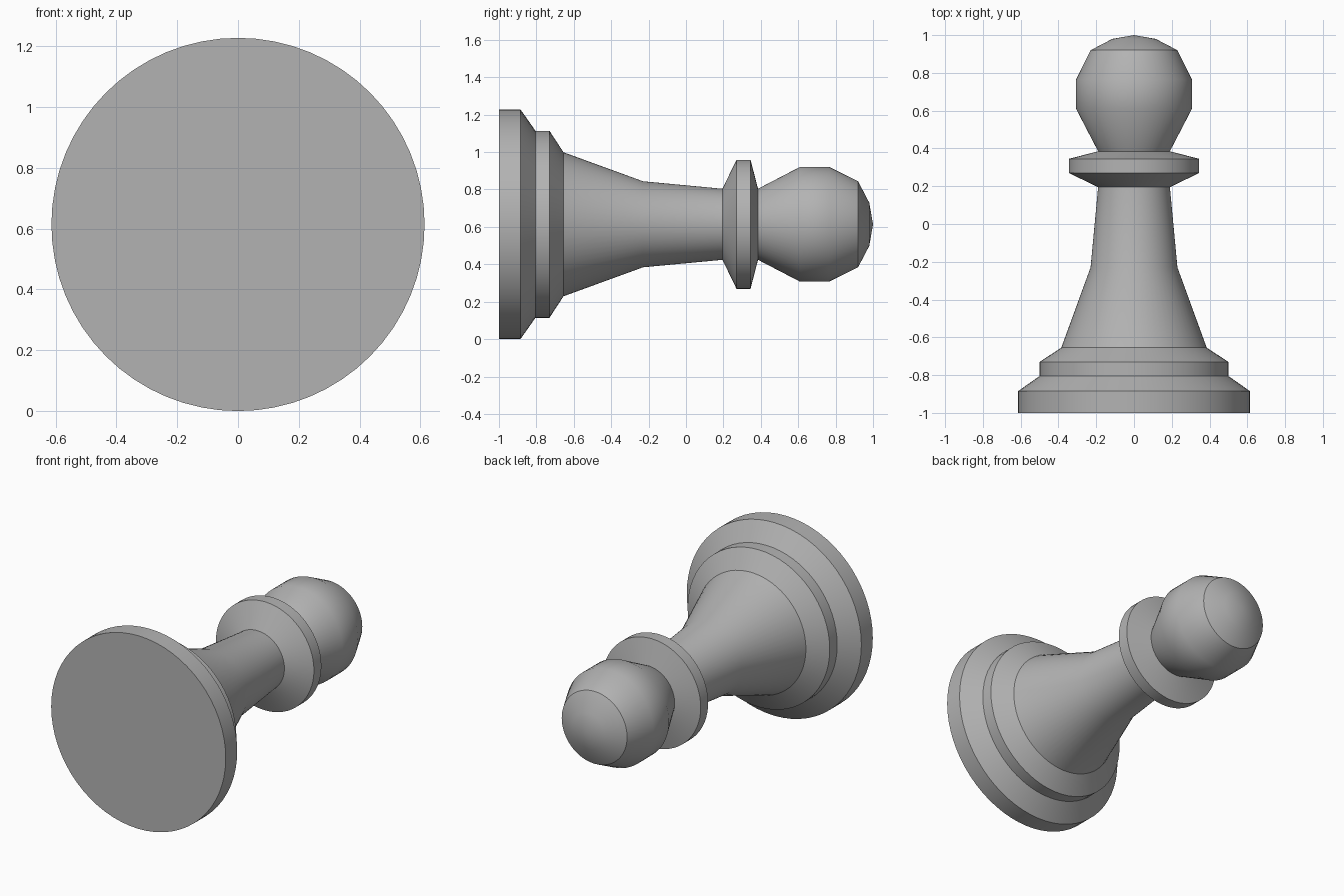
import bpy, bmesh, math
from mathutils import Matrix, Vector

cube = bpy.data.objects.get("Cube")
if cube:
    bpy.data.objects.remove(cube)

SIDES = 64
AXIS_Z = 0.614  # height of the lying piece's axis

grey = bpy.data.materials.new("plain grey")
grey.use_nodes = True
grey.diffuse_color = (0.45, 0.45, 0.45, 1)
grey.node_tree.nodes["Principled BSDF"].inputs["Base Color"].default_value = (0.45, 0.45, 0.45, 1)

# Outline as (position along y, radius), from the foot to the tip
outline = [
    (-1, 0), (-1, 0.614), (-0.885, 0.614),            # foot
    (-0.805, 0.5), (-0.73, 0.5), (-0.655, 0.385),     # step
    (-0.23, 0.23), (0.195, 0.19),                     # stem
    (0.27, 0.345), (0.345, 0.345), (0.385, 0.19),     # collar
    (0.61, 0.307), (0.765, 0.307), (0.92, 0.23),      # head
    (0.98, 0.115), (1, 0),                            # tip
]

# Spin the outline around the y axis
bm = bmesh.new()
verts = [bm.verts.new((r, y, 0)) for y, r in outline]
edges = [bm.edges.new(pair) for pair in zip(verts, verts[1:])]
bmesh.ops.spin(bm, geom=verts + edges, cent=(0, 0, 0), axis=(0, 1, 0),
               angle=math.tau, steps=SIDES, use_merge=True)
bmesh.ops.remove_doubles(bm, verts=bm.verts[:], dist=0.0005)
# Turn the flat underside into a single face
bmesh.ops.dissolve_verts(bm, verts=[v for v in bm.verts if v.co.y < -0.99 and v.co.xz.length < 0.01])
bmesh.ops.recalc_face_normals(bm, faces=bm.faces[:])
bmesh.ops.translate(bm, verts=bm.verts[:], vec=Vector((0, 0, AXIS_Z)))

mesh = bpy.data.meshes.new("pawn")
bm.to_mesh(mesh)
bm.free()
mesh.materials.append(grey)
pawn = bpy.data.objects.new("pawn", mesh)
bpy.context.collection.objects.link(pawn)

# Smooth sides with crisp rims
bpy.ops.object.select_all(action="DESELECT")
pawn.select_set(True)
bpy.context.view_layer.objects.active = pawn
bpy.ops.object.shade_smooth_by_angle(angle=math.radians(30))
